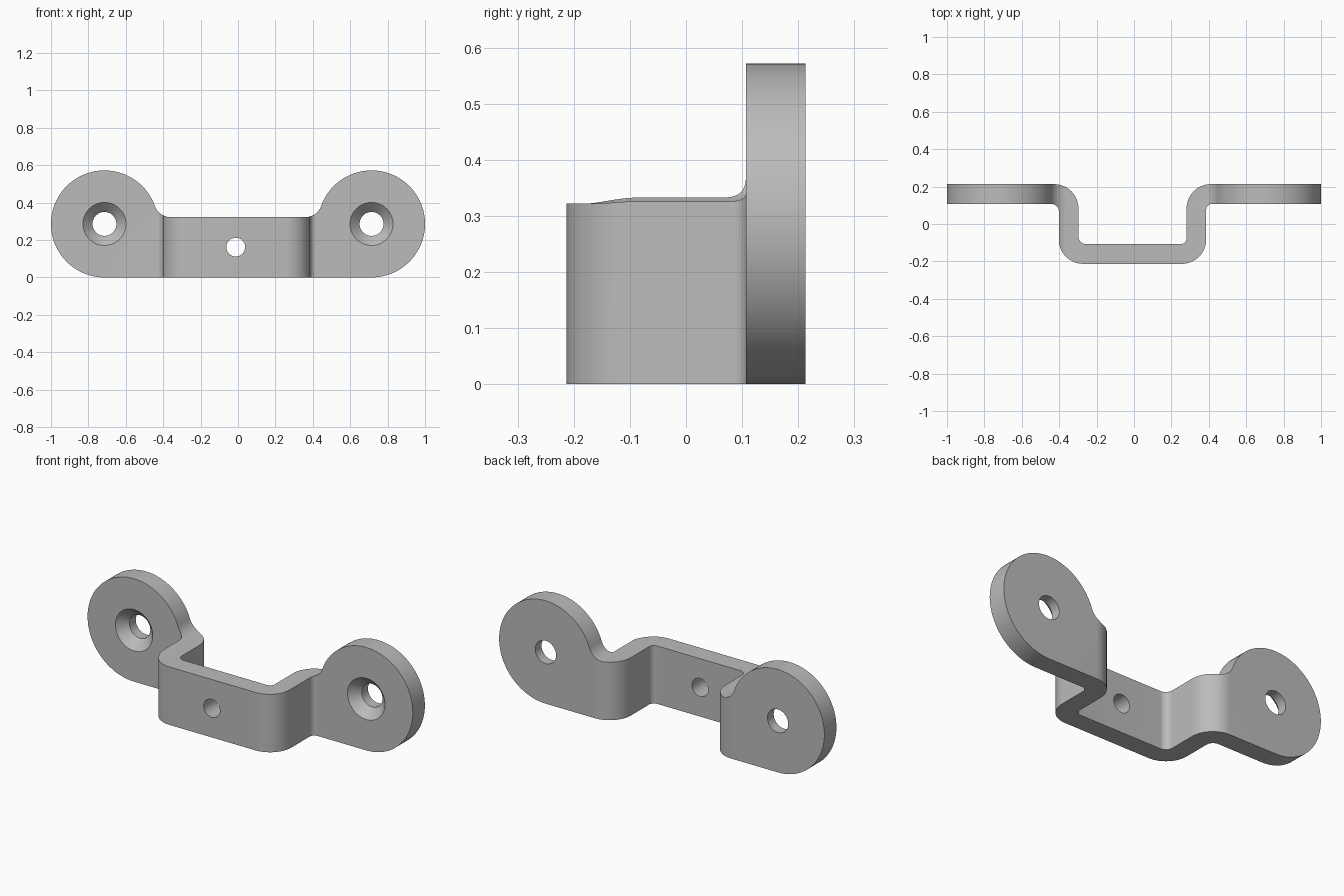
import bpy, bmesh, math
from mathutils import Vector, Matrix

if "Cube" in bpy.data.objects:
    bpy.data.objects.remove(bpy.data.objects["Cube"])

EYE_X, EYE_Z, EYE_R = 0.714, 0.286, 0.286   # rounded end lugs
BAR_Z, FILLET = 0.322, 0.09                 # bar height, lug-to-bar fillet


def arc(cx, cy, r, a0, a1, n):
    return [(cx + r * math.cos(a0 + (a1 - a0) * i / n),
             cy + r * math.sin(a0 + (a1 - a0) * i / n)) for i in range(n + 1)]


def round_corner(prev, p, nxt, r, n=16):
    """Arc replacing a right-angled corner p."""
    p = Vector(p)
    u = (Vector(prev) - p).normalized()
    v = (Vector(nxt) - p).normalized()
    c = p + (u + v) * r
    return [tuple(c - v * r * math.cos(t) - u * r * math.sin(t))
            for t in [math.pi / 2 * i / n for i in range(n + 1)]]


def prism(name, pts, to3d, depth):
    bm = bmesh.new()
    face = bm.faces.new([bm.verts.new(to3d(a, b)) for a, b in pts])
    ext = bmesh.ops.extrude_face_region(bm, geom=[face])
    verts = [e for e in ext["geom"] if isinstance(e, bmesh.types.BMVert)]
    bmesh.ops.translate(bm, verts=verts, vec=depth)
    bmesh.ops.recalc_face_normals(bm, faces=bm.faces)
    return add_object(name, bm)


def add_object(name, bm):
    me = bpy.data.meshes.new(name)
    bm.to_mesh(me)
    bm.free()
    ob = bpy.data.objects.new(name, me)
    bpy.context.collection.objects.link(ob)
    return ob


def cone(name, x, z, y0, y1, r0, r1):
    """Round cutter running along y."""
    bm = bmesh.new()
    bmesh.ops.create_cone(bm, cap_ends=True, segments=48, radius1=r0,
                          radius2=r1, depth=y1 - y0)
    bmesh.ops.transform(bm, verts=bm.verts,
                        matrix=Matrix.Translation((x, (y0 + y1) / 2, z))
                        @ Matrix.Rotation(-math.pi / 2, 4, 'X'))
    return add_object(name, bm)


def apply_boolean(ob, cutter, op):
    bpy.context.view_layer.objects.active = ob
    m = ob.modifiers.new("cut", 'BOOLEAN')
    m.operation, m.object, m.solver = op, cutter, 'EXACT'
    bpy.ops.object.modifier_apply(modifier=m.name)
    bpy.data.objects.remove(cutter, do_unlink=True)


# Bent strip seen from above: flange, leg, centre, leg, flange
back = [(-1.1, .213, 0), (-.297, .213, .13), (-.297, -.107, .04), (.281, -.107, .03),
        (.281, .213, .13), (1.1, .213, 0)]
front = [(1.1, .107, 0), (.386, .107, .03), (.386, -.213, .13), (-.402, -.213, .13),
         (-.402, .107, .04), (-1.1, .107, 0)]
loop = back + front
strip = []
for i, (x, y, r) in enumerate(loop):
    if r:
        strip += round_corner(loop[i - 1][:2], (x, y), loop[(i + 1) % len(loop)][:2], r)
    else:
        strip.append((x, y))
bracket = prism("bracket", strip, lambda a, b: (a, b, -0.2), (0, 0, 1.2))

# Front silhouette: right half, then mirrored
dz = BAR_Z + FILLET - EYE_Z
dx = math.sqrt((EYE_R + FILLET) ** 2 - dz ** 2)
ang = math.atan2(dz, -dx)
half = arc(EYE_X, EYE_Z, EYE_R, -math.pi / 2, ang, 72)
half += arc(EYE_X - dx, BAR_Z + FILLET, FILLET, ang - math.pi, -math.pi / 2, 14)[1:]
outline = half + [(-x, z) for x, z in reversed(half)]
silhouette = prism("silhouette", outline, lambda a, b: (a, -0.5, b), (0, 1, 0))
apply_boolean(bracket, silhouette, 'INTERSECT')

# Countersunk screw holes and the small centre hole
for s in (-1, 1):
    apply_boolean(bracket, cone("hole", s * EYE_X, EYE_Z, -.4, .4, .064, .064), 'DIFFERENCE')
    apply_boolean(bracket, cone("sink", s * EYE_X, EYE_Z, .087, .160, .135, .062), 'DIFFERENCE')
apply_boolean(bracket, cone("pin", -.012, .162, -.4, .0, .05, .05), 'DIFFERENCE')

grey = bpy.data.materials.new("plain grey")
grey.diffuse_color = (0.5, 0.5, 0.5, 1)
grey.use_nodes = True
grey.node_tree.nodes["Principled BSDF"].inputs["Base Color"].default_value = grey.diffuse_color
bracket.data.materials.clear()
bracket.data.materials.append(grey)
for p in bracket.data.polygons:
    p.material_index = 0
bpy.context.view_layer.objects.active = bracket
bracket.select_set(True)
bpy.ops.object.shade_smooth_by_angle(angle=math.radians(25))
